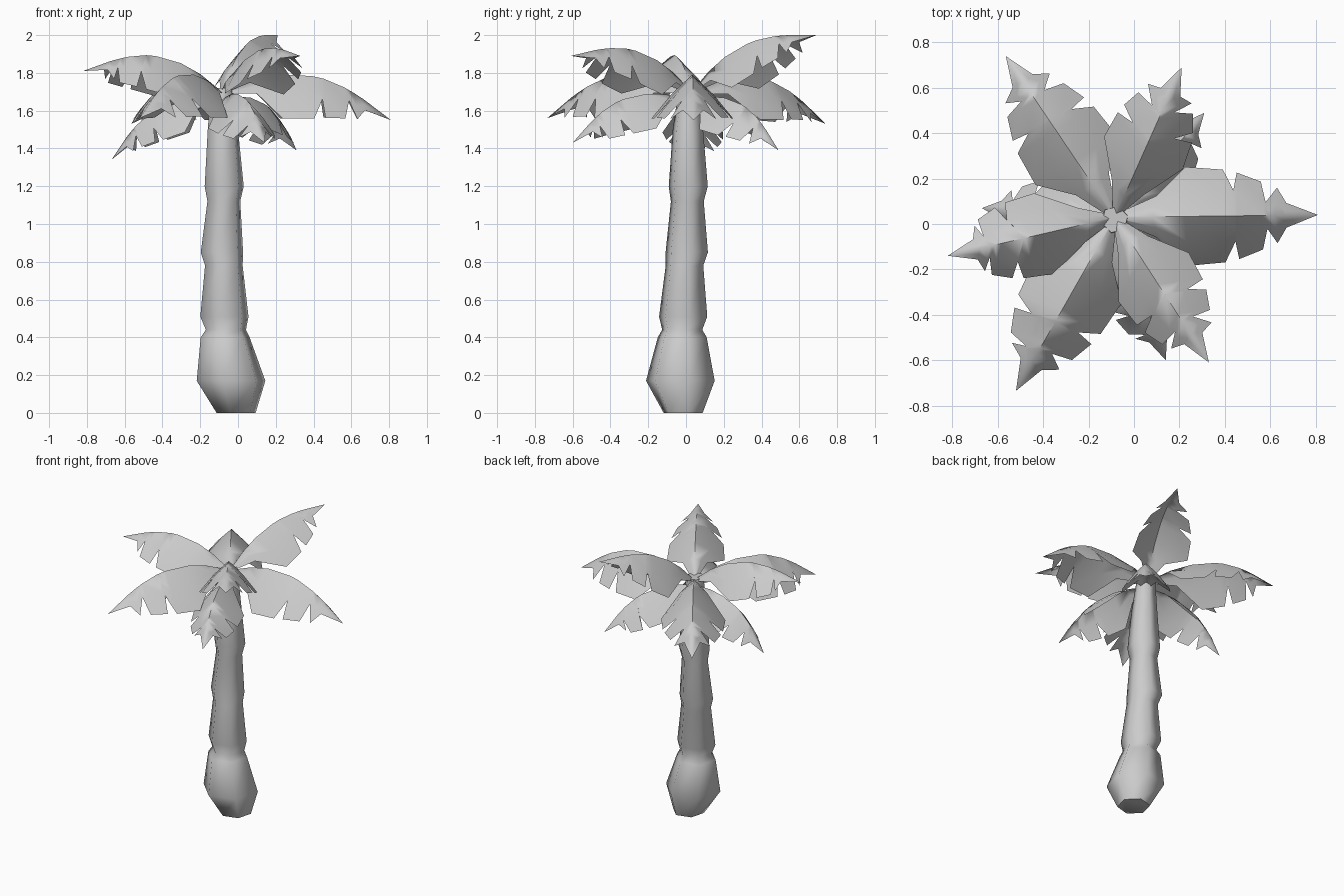
import bpy, math, random
from mathutils import Vector

if "Cube" in bpy.data.objects:
    bpy.data.objects.remove(bpy.data.objects["Cube"])

random.seed(4)


def make_object(name, verts, faces, angle):
    mesh = bpy.data.meshes.new(name)
    mesh.from_pydata(verts, [], faces)
    mesh.update()
    ob = bpy.data.objects.new(name, mesh)
    bpy.context.collection.objects.link(ob)
    bpy.ops.object.select_all(action='DESELECT')
    ob.select_set(True)
    bpy.context.view_layer.objects.active = ob
    bpy.ops.object.shade_smooth_by_angle(angle=math.radians(angle))
    return ob


# Trunk: six-sided rings (z, centre x, centre y, radius), swollen base and stepped segments
SIDES = 6
RINGS = [(0.0, -0.01, -0.015, 0.107), (0.17, -0.037, -0.03, 0.188),
         (0.40, -0.068, -0.02, 0.134), (0.44, -0.064, -0.02, 0.11),
         (0.51, -0.072, -0.015, 0.132), (0.78, -0.075, -0.008, 0.103),
         (0.85, -0.085, 0.004, 0.116), (1.12, -0.075, 0.007, 0.09),
         (1.20, -0.073, 0.012, 0.107), (1.50, -0.08, 0.01, 0.083),
         (1.72, -0.085, 0.02, 0.06)]
verts, faces = [], []
for z, cx, cy, r in RINGS:
    for i in range(SIDES):
        a = math.radians(15) + math.tau * i / SIDES
        verts.append((cx + r * math.cos(a), cy + r * math.sin(a), z))
for j in range(len(RINGS) - 1):
    for i in range(SIDES):
        k = (i + 1) % SIDES
        faces.append((j * SIDES + i, j * SIDES + k, (j + 1) * SIDES + k, (j + 1) * SIDES + i))
faces.append(tuple(reversed(range(SIDES))))
faces.append(tuple(range((len(RINGS) - 1) * SIDES, len(RINGS) * SIDES)))
make_object("trunk", verts, faces, 60)

# Frond template, in units of frond length: rib arch and notched edge (position, half width)
ARCH = [(0, 0), (0.24, 0.14), (0.46, 0.18), (0.63, 0.17), (0.8, 0.105), (1, 0)]
EDGE = [(0, 0.012), (0.2, 0.1), (0.39, 0.24), (0.57, 0.225), (0.60, 0.125), (0.635, 0.21),
        (0.75, 0.165), (0.755, 0.065), (0.805, 0.135), (0.84, 0.06), (1, 0)]


def arch(s):
    for (a, ha), (b, hb) in zip(ARCH, ARCH[1:]):
        if s <= b:
            return ha + (hb - ha) * (s - a) / (b - a)
    return 0


def frond(name, base, tip, bow=1.0):
    base, tip = Vector(base), Vector(tip)
    chord = tip - base
    length = chord.length
    fwd = chord.normalized()
    side = Vector((0, 0, 1)).cross(fwd).normalized()
    up = fwd.cross(side)

    def place(s, w):
        drop = 0.8 * abs(w) + 1.2 * w * w
        return base + length * (fwd * s + side * w + up * (bow * arch(s) - drop))

    shift = {m: random.uniform(-0.03, 0.03) for m in (-1, 1)}
    verts, faces = [], []
    for s, w in EDGE:
        rib = s - 0.3 * w if s > 0 else 0
        for f in (-1, -0.5, 0, 0.5, 1):
            # edges sweep forward of the rib; each side's notches shift a little
            move = shift[1 if f > 0 else -1] * abs(f) if 0.3 < s < 0.8 else 0
            verts.append(place(rib + (s - rib) * abs(f) + move, w * f))
    for j in range(len(EDGE) - 1):
        for i in range(4):
            a = j * 5 + i
            if j == len(EDGE) - 2:
                faces.append((a, a + 1, (j + 1) * 5))
            else:
                faces.append((a, a + 5, a + 6, a + 1)[::-1])
    verts = verts[:(len(EDGE) - 1) * 5 + 1]
    make_object(name, verts, faces, 80)


# Upper crown of six fronds
TOP = (-0.085, 0.03, 1.70)
frond("frond_right", TOP, (0.81, 0.04, 1.55))
frond("frond_back_right", TOP, (0.21, 0.69, 2.0), 0.8)
frond("frond_back_left", TOP, (-0.565, 0.74, 1.53))
frond("frond_left", TOP, (-0.82, -0.14, 1.81))
frond("frond_front_left", TOP, (-0.52, -0.735, 1.56))
frond("frond_front_right", TOP, (0.33, -0.61, 1.89), 0.9)

# Lower ring of three smaller drooping fronds
LOW = (-0.085, 0.02, 1.66)
frond("lower_frond_left", LOW, (-0.67, 0.07, 1.34))
frond("lower_frond_back", LOW, (0.31, 0.49, 1.39))
frond("lower_frond_front", LOW, (0.14, -0.6, 1.43))
